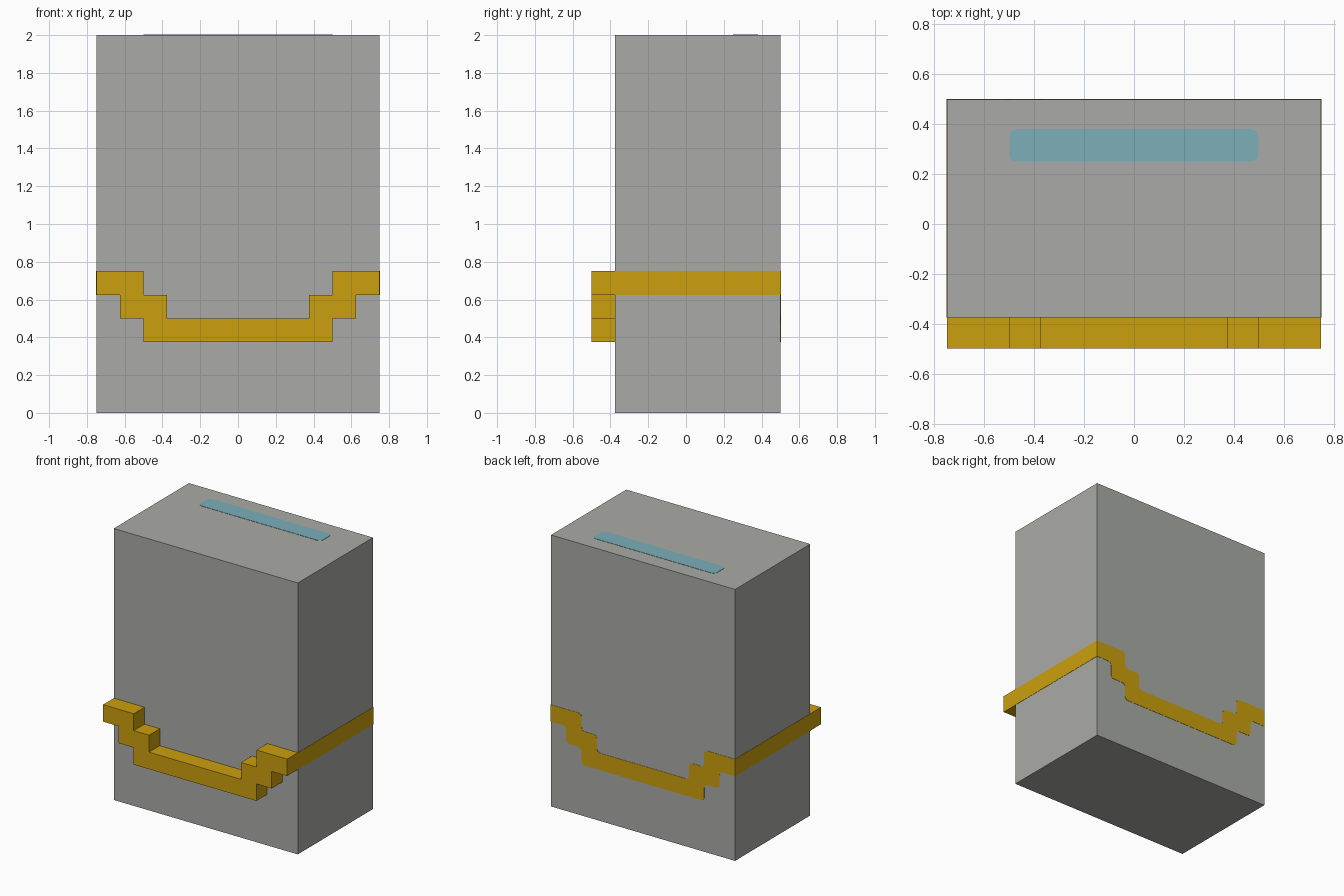
import bpy, bmesh
from mathutils import Vector

if "Cube" in bpy.data.objects:
    bpy.data.objects.remove(bpy.data.objects["Cube"])


def material(name, rgb):
    m = bpy.data.materials.new(name)
    m.diffuse_color = (*rgb, 1.0)
    m.use_nodes = True
    m.node_tree.nodes["Principled BSDF"].inputs["Base Color"].default_value = m.diffuse_color
    return m


stone = material("stone grey", (0.40, 0.41, 0.385))
gold = material("gold", (0.60, 0.35, 0.004))
blue = material("slot blue", (0.20, 0.43, 0.49))


def prism(name, points, extrude, mat, rounded=(), radius=0.025):
    """Extrude a flat outline, rounding the listed corners first."""
    bm = bmesh.new()
    verts = [bm.verts.new(p) for p in points]
    bm.faces.new(verts)
    if rounded:
        bmesh.ops.bevel(bm, geom=[verts[i] for i in rounded], offset=radius,
                        segments=3, profile=0.5, affect='VERTICES')
    ext = bmesh.ops.extrude_face_region(bm, geom=list(bm.faces), use_keep_orig=True)
    moved = [g for g in ext["geom"] if isinstance(g, bmesh.types.BMVert)]
    bmesh.ops.translate(bm, verts=moved, vec=Vector(extrude))
    bmesh.ops.recalc_face_normals(bm, faces=list(bm.faces))
    mesh = bpy.data.meshes.new(name)
    bm.to_mesh(mesh)
    bm.free()
    mesh.materials.append(mat)
    ob = bpy.data.objects.new(name, mesh)
    bpy.context.collection.objects.link(ob)
    return ob


W, FRONT, BACK, T = 0.75, -0.375, 0.5, 0.002

# main upright block
prism("body", [(-W, FRONT, 0), (W, FRONT, 0), (W, BACK, 0), (-W, BACK, 0)],
      (0, 0, 2), stone)

# stepped band outline: left half, mirrored to the right
upper = [(-W, .75), (-.5, .75), (-.5, .625), (-.375, .625), (-.375, .5)]
lower = [(-W, .625), (-.625, .625), (-.625, .5), (-.5, .5), (-.5, .375)]


def mirrored(half):
    return half + [(-x, z) for x, z in reversed(half)]


outline = mirrored(upper) + mirrored(lower)[::-1]

# raised band on the front
prism("front_band", [(x, -0.5, z) for x, z in outline], (0, 0.125, 0), gold)

# painted band on the back, with softened corners
soft = [i for i, (x, z) in enumerate(outline) if abs(x) < W]
prism("back_band", [(x, BACK - T, z) for x, z in outline], (0, 2 * T, 0), gold, soft)

# painted straight band on both sides
for side, label in ((-1, "left"), (1, "right")):
    x = side * (W - T)
    prism(label + "_band", [(x, FRONT, .625), (x, BACK + T, .625),
                            (x, BACK + T, .75), (x, FRONT, .75)],
          (side * 2 * T, 0, 0), gold)

# painted slot on the top
prism("top_slot", [(-.5, .25, 2 - T), (.5, .25, 2 - T), (.5, .38, 2 - T), (-.5, .38, 2 - T)],
      (0, 0, 2 * T), blue, range(4), 0.03)
